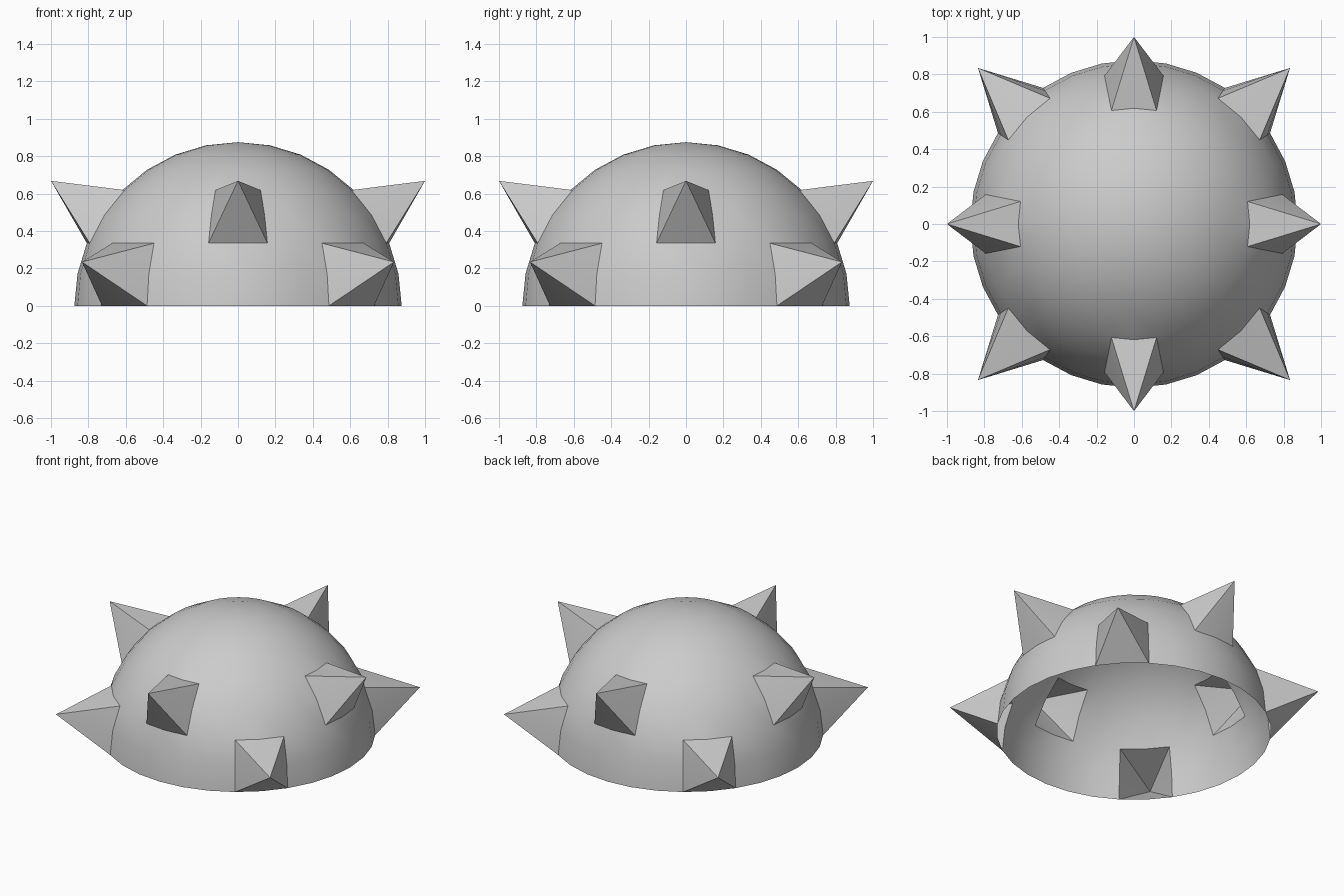
import bpy, bmesh, math
from mathutils import Vector

if "Cube" in bpy.data.objects:
    bpy.data.objects.remove(bpy.data.objects["Cube"])

R = 0.875        # dome radius
TIP = 1.2027     # distance of the spike tips from the centre

# Open half dome: lower half of a UV sphere removed
bm = bmesh.new()
bmesh.ops.create_uvsphere(bm, u_segments=32, v_segments=16, radius=R)
bmesh.ops.delete(bm, geom=[v for v in bm.verts if v.co.z < -0.001], context='VERTS')


def pull_spike(azimuth, latitude):
    """Pull one grid vertex outward, fanning its four quads to the tip."""
    a, l = math.radians(azimuth), math.radians(latitude)
    d = Vector((math.cos(a) * math.cos(l), math.sin(a) * math.cos(l), math.sin(l)))
    tip = min(bm.verts, key=lambda v: (v.co - d * R).length)
    for face in list(tip.link_faces):
        verts = list(face.verts)
        opposite = verts[(verts.index(tip) + 2) % 4]
        bmesh.utils.face_split(face, tip, opposite)
    tip.co = d * TIP


# Upper spikes on the axes, lower spikes on the diagonals
for i in range(4):
    pull_spike(90 * i, 33.75)
    pull_spike(90 * i + 45, 11.25)

bm.normal_update()
mesh = bpy.data.meshes.new("spiked_dome")
bm.to_mesh(mesh)
bm.free()
dome = bpy.data.objects.new("spiked_dome", mesh)
bpy.context.collection.objects.link(dome)

# Smooth dome, crisp spikes
bpy.context.view_layer.objects.active = dome
dome.select_set(True)
bpy.ops.object.shade_smooth_by_angle(angle=math.radians(30))
